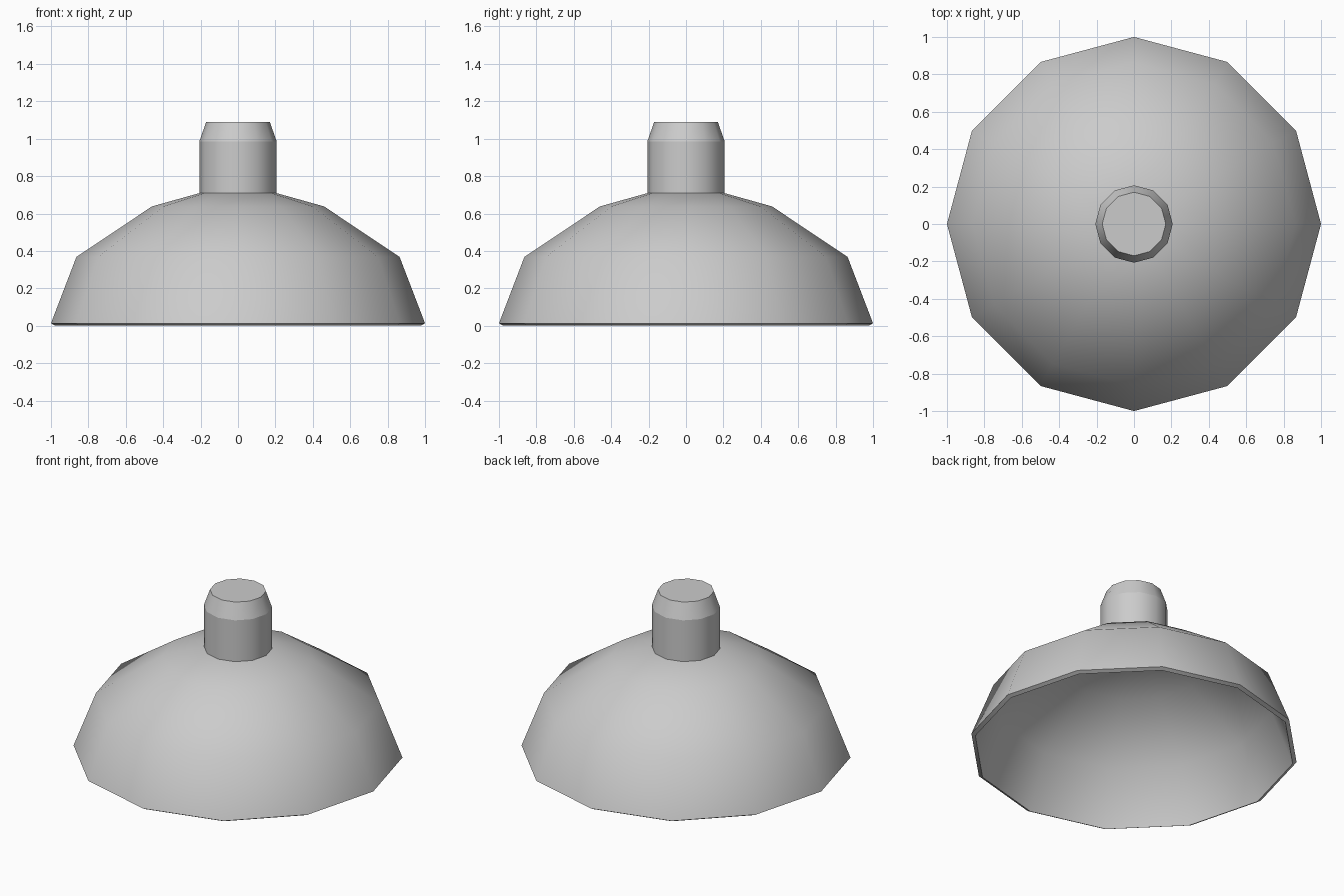
import bpy, bmesh
from math import cos, sin, pi, radians

SIDES = 12

cube = bpy.data.objects.get("Cube")
if cube:
    bpy.data.objects.remove(cube, do_unlink=True)

grey = bpy.data.materials.new("plain grey")
grey.use_nodes = True
colour = (0.6, 0.6, 0.6, 1)
grey.diffuse_color = colour
grey.node_tree.nodes["Principled BSDF"].inputs["Base Color"].default_value = colour


def lathe(name, profile, cap_start, cap_end, sharp_angle):
    """Revolve (radius, height) points; the profile runs with the outside on its right."""
    bm = bmesh.new()
    rings = [[bm.verts.new((r * cos(2 * pi * i / SIDES), r * sin(2 * pi * i / SIDES), z))
              for i in range(SIDES)] for r, z in profile]
    for a, b in zip(rings, rings[1:]):
        for i in range(SIDES):
            j = (i + 1) % SIDES
            bm.faces.new((a[i], a[j], b[j], b[i]))
    if cap_start:
        bm.faces.new(rings[0][::-1])
    if cap_end:
        bm.faces.new(rings[-1])
    mesh = bpy.data.meshes.new(name)
    bm.to_mesh(mesh)
    bm.free()
    mesh.materials.append(grey)
    obj = bpy.data.objects.new(name, mesh)
    bpy.context.collection.objects.link(obj)
    bpy.ops.object.select_all(action='DESELECT')
    obj.select_set(True)
    bpy.context.view_layer.objects.active = obj
    bpy.ops.object.shade_smooth_by_angle(angle=radians(sharp_angle))
    # Keep the horizontal rings of the neck crisp
    if cap_start and cap_end and name == "neck":
        for e in mesh.edges:
            za, zb = (mesh.vertices[v].co.z for v in e.vertices)
            if abs(za - zb) < 0.001:
                e.use_edge_sharp = True
    return obj


# Thin bowl-shaped shade: inner skin from the ceiling down, rim, outer skin up
shade = [(0.19, 0.685), (0.45, 0.61), (0.845, 0.35), (0.976, 0),
         (1, 0.013), (0.864, 0.368), (0.46, 0.638), (0.207, 0.709)]
lathe("shade", shade, True, True, 45)

# Neck with a chamfered top
neck = [(0.207, 0.707), (0.207, 0.985), (0.17, 1.09)]
lathe("neck", neck, True, True, 45)
